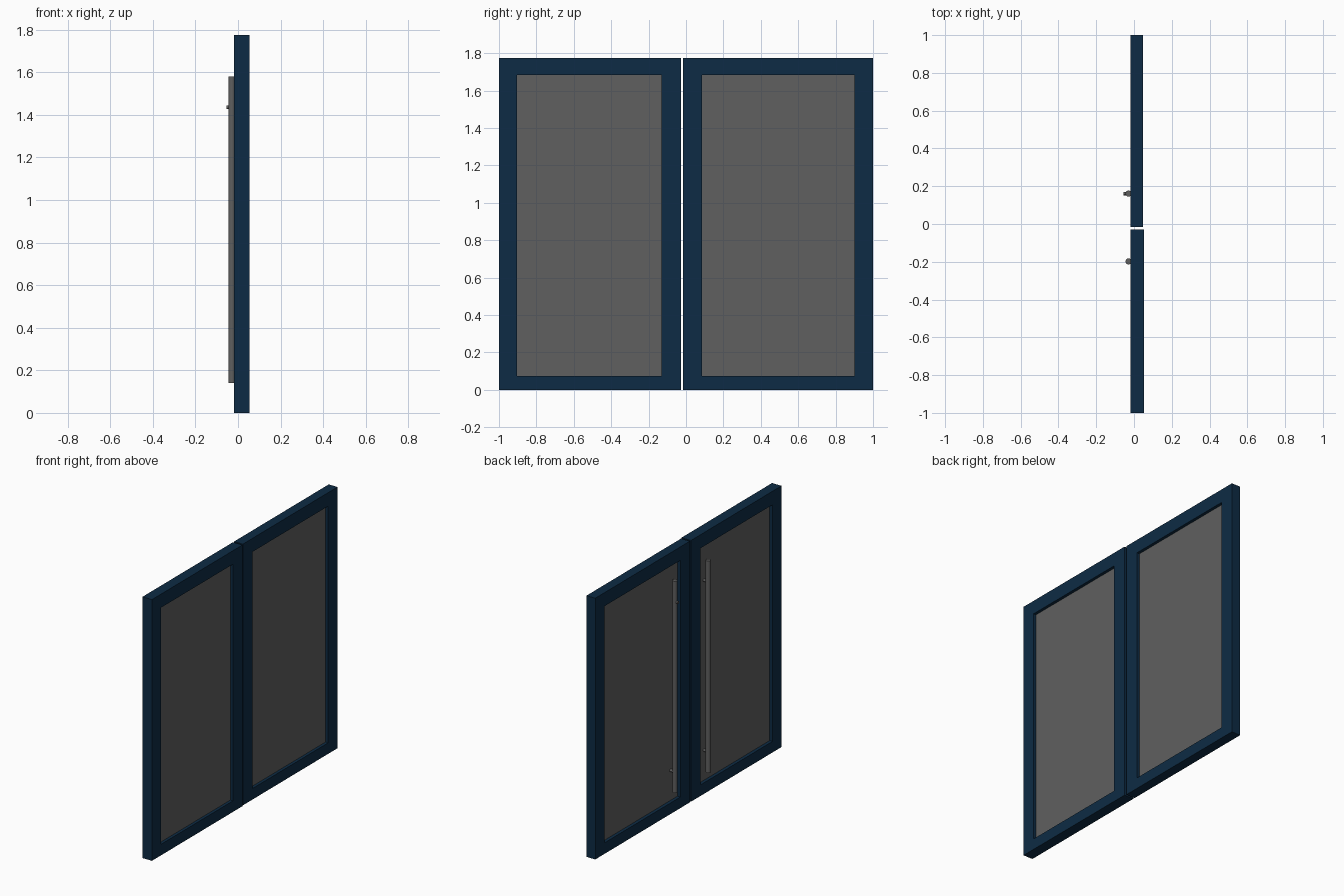
import bpy, bmesh, math

cube = bpy.data.objects.get("Cube")
if cube:
    bpy.data.objects.remove(cube, do_unlink=True)


def make_material(name, rgb):
    mat = bpy.data.materials.new(name)
    mat.use_nodes = True
    mat.diffuse_color = (*rgb, 1)
    mat.node_tree.nodes["Principled BSDF"].inputs["Base Color"].default_value = (*rgb, 1)
    return mat


navy = make_material("navy paint", (0.004, 0.024, 0.058))
grey = make_material("smoked grey", (0.115, 0.115, 0.115))


def corners(bm, x, y0, y1, z0, z1):
    return [bm.verts.new((x, y, z)) for y, z in ((y0, z0), (y1, z0), (y1, z1), (y0, z1))]


def finish(name, bm, mat):
    bmesh.ops.recalc_face_normals(bm, faces=bm.faces)
    mesh = bpy.data.meshes.new(name)
    bm.to_mesh(mesh)
    bm.free()
    mesh.materials.append(mat)
    obj = bpy.data.objects.new(name, mesh)
    bpy.context.collection.objects.link(obj)
    return obj


# Rectangular ring: outer and inner loops joined front to back
def frame(name, x0, x1, outer, inner):
    bm = bmesh.new()
    loops = [corners(bm, x0, *outer), corners(bm, x1, *outer),
             corners(bm, x1, *inner), corners(bm, x0, *inner)]
    for a, b in zip(loops, loops[1:] + loops[:1]):
        for i in range(4):
            j = (i + 1) % 4
            bm.faces.new((a[i], a[j], b[j], b[i]))
    return finish(name, bm, navy)


def panel(name, x0, x1, rect):
    bm = bmesh.new()
    a, b = corners(bm, x0, *rect), corners(bm, x1, *rect)
    bm.faces.new(a)
    bm.faces.new(b)
    for i in range(4):
        j = (i + 1) % 4
        bm.faces.new((a[i], a[j], b[j], b[i]))
    return finish(name, bm, grey)


def rod(name, centre, radius, length, along_x=False):
    bpy.ops.mesh.primitive_cylinder_add(
        vertices=24, radius=radius, depth=length, location=centre,
        rotation=(0, math.pi / 2 if along_x else 0, 0))
    obj = bpy.context.object
    obj.name = name
    obj.data.materials.append(grey)
    bpy.ops.object.shade_smooth_by_angle()


# Side, frame outer y range, glass y range, frame back x, handle y
DOORS = [
    ("left", (-0.016, 1.0), (0.085, 0.9), 0.048, 0.161),
    ("right", (-1.0, -0.028), (-0.904, -0.13), 0.053, -0.198),
]
HEIGHT, GLASS_Z = 1.775, (0.075, 1.683)
BAR_X, BAR_BOTTOM, BAR_TOP = -0.029, 0.14, 1.58

for side, outer, glass, back, handle_y in DOORS:
    frame(side + "_door_frame", -0.018, back, (*outer, 0, HEIGHT), (*glass, *GLASS_Z))
    panel(side + "_door_glass", 0.004, back - 0.02, (*glass, *GLASS_Z))

    # Long pull bar with its two mounting pins
    rod(side + "_handle_bar", (BAR_X, handle_y, (BAR_BOTTOM + BAR_TOP) / 2),
        0.016, BAR_TOP - BAR_BOTTOM)
    for level, z in (("lower", BAR_BOTTOM + 0.14), ("upper", BAR_TOP - 0.145)):
        outward = side == "left" and level == "upper"
        x = -0.037 if outward else -0.012
        rod(f"{side}_{level}_handle_pin", (x, handle_y, z), 0.009, 0.036, along_x=True)
